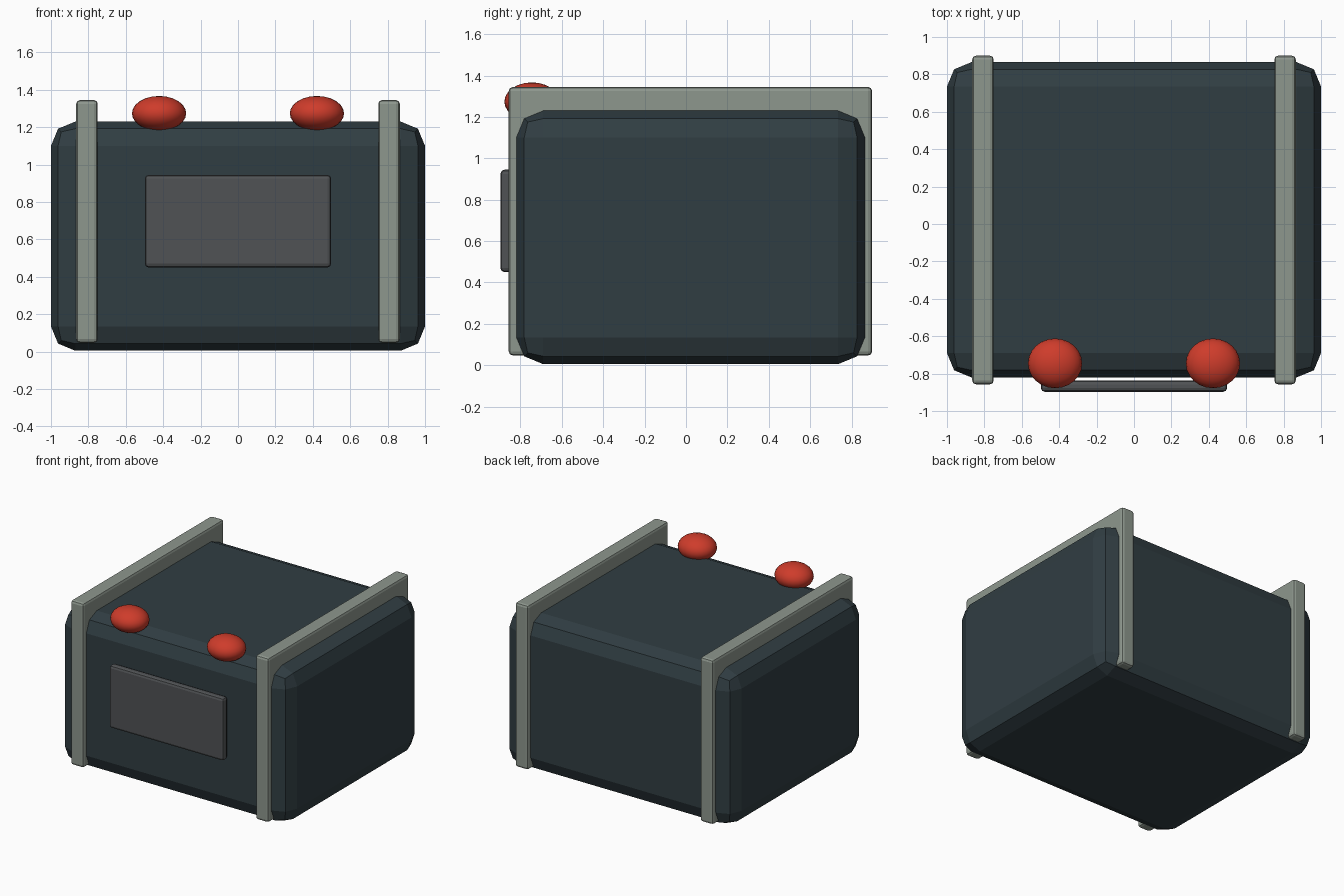
import bpy

if "Cube" in bpy.data.objects:
    bpy.data.objects.remove(bpy.data.objects["Cube"])


def material(name, rgb):
    m = bpy.data.materials.new(name)
    m.diffuse_color = (*rgb, 1)
    m.use_nodes = True
    m.node_tree.nodes["Principled BSDF"].inputs["Base Color"].default_value = m.diffuse_color
    return m


def box(name, lo, hi, bevel, mat):
    """Box between two corners with a two-step rounded edge."""
    centre = [(a + b) / 2 for a, b in zip(lo, hi)]
    bpy.ops.mesh.primitive_cube_add(size=1, location=centre)
    ob = bpy.context.object
    ob.name = name
    ob.scale = [b - a for a, b in zip(lo, hi)]
    bpy.ops.object.transform_apply(location=False, rotation=False, scale=True)
    mod = ob.modifiers.new("rounded_edges", 'BEVEL')
    mod.width = bevel
    mod.segments = 2
    ob.data.materials.append(mat)
    return ob


dark = material("dark_slate", (0.03, 0.047, 0.055))
steel = material("pale_steel", (0.27, 0.31, 0.27))
grey = material("charcoal", (0.08, 0.085, 0.09))
red = material("red", (0.62, 0.045, 0.024))

# Main case and front plate
box("case", (-1, -0.82, 0.005), (1, 0.865, 1.23), 0.13, dark)
box("front_panel", (-0.498, -0.897, 0.45), (0.498, -0.837, 0.945), 0.02, grey)

for side, s in (("left", -1), ("right", 1)):
    # Band running round the case
    x0, x1 = sorted((s * 0.75, s * 0.865))
    box(side + "_band", (x0, -0.857, 0.047), (x1, 0.9, 1.345), 0.02, steel)

    # Flattened red lamp on the top front edge
    bpy.ops.mesh.primitive_uv_sphere_add(segments=24, ring_count=12, radius=1,
                                         location=(s * 0.422, -0.745, 1.274))
    lamp = bpy.context.object
    lamp.name = side + "_lamp"
    lamp.scale = (0.145, 0.133, 0.093)
    bpy.ops.object.transform_apply(location=False, rotation=False, scale=True)
    bpy.ops.object.shade_smooth()
    lamp.data.materials.append(red)
